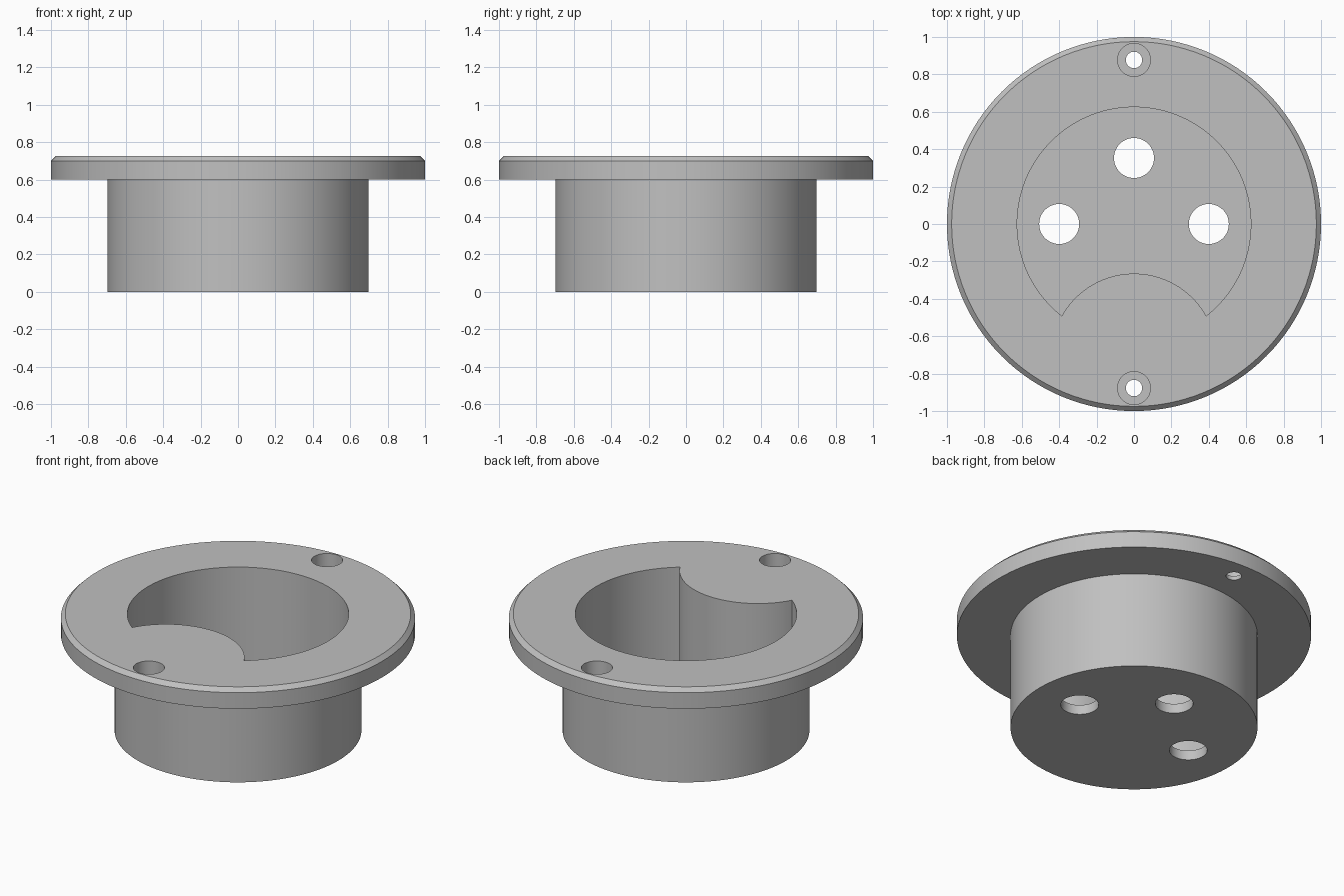
import bpy, bmesh, math
from mathutils import Vector

if "Cube" in bpy.data.objects:
    bpy.data.objects.remove(bpy.data.objects["Cube"])

GREY = (0.53, 0.53, 0.53, 1)
grey = bpy.data.materials.new("plain_grey")
grey.use_nodes = True
grey.diffuse_color = GREY
grey.node_tree.nodes["Principled BSDF"].inputs["Base Color"].default_value = GREY

TOP, FLANGE_BOTTOM, FLOOR = 0.725, 0.6, 0.06


def arc(cx, cy, r, start, end, n):
    """Points along an arc, both ends included."""
    return [(cx + r * math.cos(start + (end - start) * i / n),
             cy + r * math.sin(start + (end - start) * i / n)) for i in range(n + 1)]


def make_object(name, bm):
    bmesh.ops.recalc_face_normals(bm, faces=bm.faces)
    mesh = bpy.data.meshes.new(name)
    bm.to_mesh(mesh)
    bm.free()
    mesh.materials.append(grey)
    obj = bpy.data.objects.new(name, mesh)
    bpy.context.collection.objects.link(obj)
    return obj


def prism(name, outline, z0, z1):
    """Extrude a flat outline upward."""
    bm = bmesh.new()
    face = bm.faces.new([bm.verts.new((x, y, z0)) for x, y in outline])
    ext = bmesh.ops.extrude_face_region(bm, geom=[face])
    verts = [v for v in ext["geom"] if isinstance(v, bmesh.types.BMVert)]
    bmesh.ops.translate(bm, verts=verts, vec=Vector((0, 0, z1 - z0)))
    return make_object(name, bm)


def lathe(name, profile, n):
    """Closed solid of revolution about z."""
    bm = bmesh.new()
    rings = [[bm.verts.new((x, y, z)) for x, y in arc(0, 0, r, 0, math.tau, n)[:-1]]
             for r, z in profile]
    for a, b in zip(rings, rings[1:]):
        for i in range(n):
            j = (i + 1) % n
            bm.faces.new((a[i], a[j], b[j], b[i]))
    bm.faces.new(rings[0])
    bm.faces.new(rings[-1])
    return make_object(name, bm)


def cut(target, cutter):
    mod = target.modifiers.new("cut", 'BOOLEAN')
    mod.operation, mod.solver, mod.object = 'DIFFERENCE', 'EXACT', cutter
    cutter.hide_render = True
    bpy.context.view_layer.objects.active = target
    bpy.ops.object.modifier_apply(modifier=mod.name)
    bpy.data.objects.remove(cutter)


def drill(target, x, y, r, z0, z1):
    cut(target, prism("drill", arc(x, y, r, 0, math.tau, 48)[:-1], z0, z1))


# Round body with a chamfered flange
R_BODY = 0.697
housing = lathe("flanged_cup", [(R_BODY, 0), (R_BODY, FLANGE_BOTTOM), (1, FLANGE_BOTTOM),
                                (1, TOP - 0.025), (0.975, TOP)], 128)

# Crescent pocket: a circle with a round bite at the front
R_POCKET, R_BITE, BITE_Y = 0.625, 0.442, -0.707
corner_x, corner_y = 0.385, -0.492
a = math.atan2(corner_y, corner_x)
b = math.atan2(corner_y - BITE_Y, corner_x)
outer = arc(0, 0, R_POCKET, a, math.pi - a, 96)
bite = arc(0, BITE_Y, R_BITE, math.pi - b, b, 40)
cut(housing, prism("pocket_cutter", outer + bite[1:-1], FLOOR, 1))

# Three holes through the floor
for x, y in ((-0.4, 0), (0.4, 0), (0, 0.353)):
    drill(housing, x, y, 0.107, -0.2, 0.3)

# Counterbored screw holes in the flange
for side in (-1, 1):
    drill(housing, 0, side * 0.877, 0.088, TOP - 0.1, 1)
    drill(housing, 0, side * 0.877, 0.044, 0.5, 1)

# Smooth round walls, sharp edges
bpy.ops.object.select_all(action='DESELECT')
housing.select_set(True)
bpy.context.view_layer.objects.active = housing
bpy.ops.object.shade_smooth_by_angle(angle=math.radians(30))
